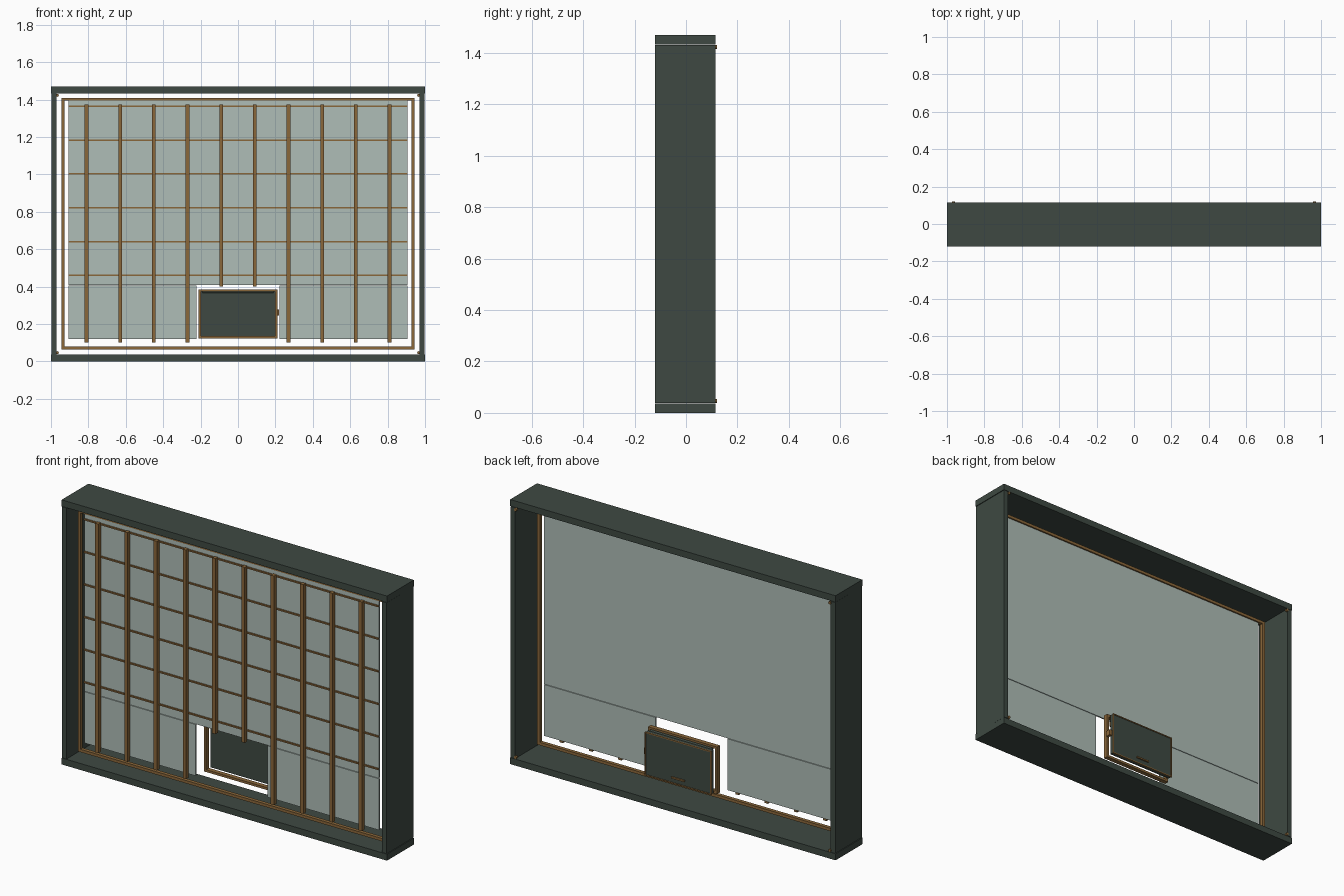
import bpy, bmesh, math
from mathutils import Matrix

if "Cube" in bpy.data.objects:
    bpy.data.objects.remove(bpy.data.objects["Cube"])


def srgb(r, g, b):
    f = lambda c: (c / 255 / 12.92) if c < 10 else ((c / 255 + 0.055) / 1.055) ** 2.4
    return (f(r), f(g), f(b), 1)


def material(name, rgb):
    m = bpy.data.materials.new(name)
    m.diffuse_color = srgb(*rgb)
    m.use_nodes = True
    m.node_tree.nodes["Principled BSDF"].inputs["Base Color"].default_value = m.diffuse_color
    return m


dark = material("dark green metal", (62, 73, 66))
glass = material("pale grey green pane", (175, 189, 183))
bronze = material("bronze", (138, 103, 58))


def finish(name, bm, mat):
    me = bpy.data.meshes.new(name)
    bm.to_mesh(me)
    bm.free()
    me.materials.append(mat)
    ob = bpy.data.objects.new(name, me)
    bpy.context.collection.objects.link(ob)
    return ob


def box(name, x, y, z, mat):
    """Box from (min, max) pairs on each axis."""
    bm = bmesh.new()
    c = [(a + b) / 2 for a, b in (x, y, z)]
    s = [b - a for a, b in (x, y, z)]
    bmesh.ops.create_cube(bm, size=1, matrix=Matrix.Translation(c) @ Matrix.Diagonal((*s, 1)))
    return finish(name, bm, mat)


def rod(name, centre, radius, depth, mat, axis='Y'):
    bm = bmesh.new()
    turn = Matrix.Rotation(math.pi / 2, 4, 'X' if axis == 'Y' else 'Y')
    bmesh.ops.create_cone(bm, cap_ends=True, segments=12, radius1=radius, radius2=radius,
                          depth=depth, matrix=Matrix.Translation(centre) @ turn)
    return finish(name, bm, mat)


def border(name, x, y, z, t, mat):
    """Rectangular frame of four bars of width t."""
    for side, zz in (("bottom", (z[0], z[0] + t)), ("top", (z[1] - t, z[1]))):
        box(f"{name}_{side}", x, y, zz, mat)
    for side, xx in (("left", (x[0], x[0] + t)), ("right", (x[1] - t, x[1]))):
        box(f"{name}_{side}", xx, y, (z[0] + t, z[1] - t), mat)


# Deep outer frame
Y = (-0.12, 0.115)
box("frame_sill", (-1, 1), Y, (0, 0.036), dark)
box("frame_head", (-1, 1), Y, (1.434, 1.47), dark)
for s in (-1, 1):
    box("frame_post", sorted((s * 0.97, s * 0.998)), Y, (0.038, 1.432), dark)
    # Corner screws on the back
    for z in (0.047, 1.423):
        rod("corner_screw", (s * 0.966, 0.114, z), 0.008, 0.012, bronze)

# Bronze trim inside the frame
border("inner_trim", (-0.943, 0.943), (-0.06, -0.04), (0.065, 1.41), 0.016, bronze)

# Panes: one large upper pane, two lower ones either side of the hatch opening
P = (-0.056, -0.048)
box("upper_pane", (-0.905, 0.905), P, (0.408, 1.40), glass)
for s in (-1, 1):
    box("lower_pane", sorted((s * 0.222, s * 0.905)), P, (0.12, 0.405), glass)

# Glazing grid in front of the panes
for i in range(10):
    x = -0.81 + 0.18 * i
    low = 0.40 if abs(x) < 0.2 else 0.102
    box("vertical_bar", (x - 0.01, x + 0.01), (-0.084, -0.062), (low, 1.375), bronze)
for i in range(6):
    z = 0.46 + 0.181 * i
    box("horizontal_bar", (-0.905, 0.905), (-0.064, -0.056), (z - 0.004, z + 0.004), bronze)

# Hatch: bronze surround with a dark flap behind it
border("hatch_surround", (-0.212, 0.212), (0.005, 0.03), (0.124, 0.386), 0.013, bronze)
box("hatch_flap", (-0.202, 0.202), (0.045, 0.068), (0.135, 0.373), dark)
border("flap_edging", (-0.204, 0.204), (0.064, 0.071), (0.133, 0.375), 0.006, bronze)

# Hinge barrel, latch and small pull on the flap
rod("hatch_hinge", (0, 0.038, 0.372), 0.007, 0.38, dark, 'X')
box("hatch_latch", (0.202, 0.218), (0.03, 0.058), (0.245, 0.277), bronze)
box("flap_pull", (-0.04, 0.04), (0.068, 0.076), (0.163, 0.171), bronze)
